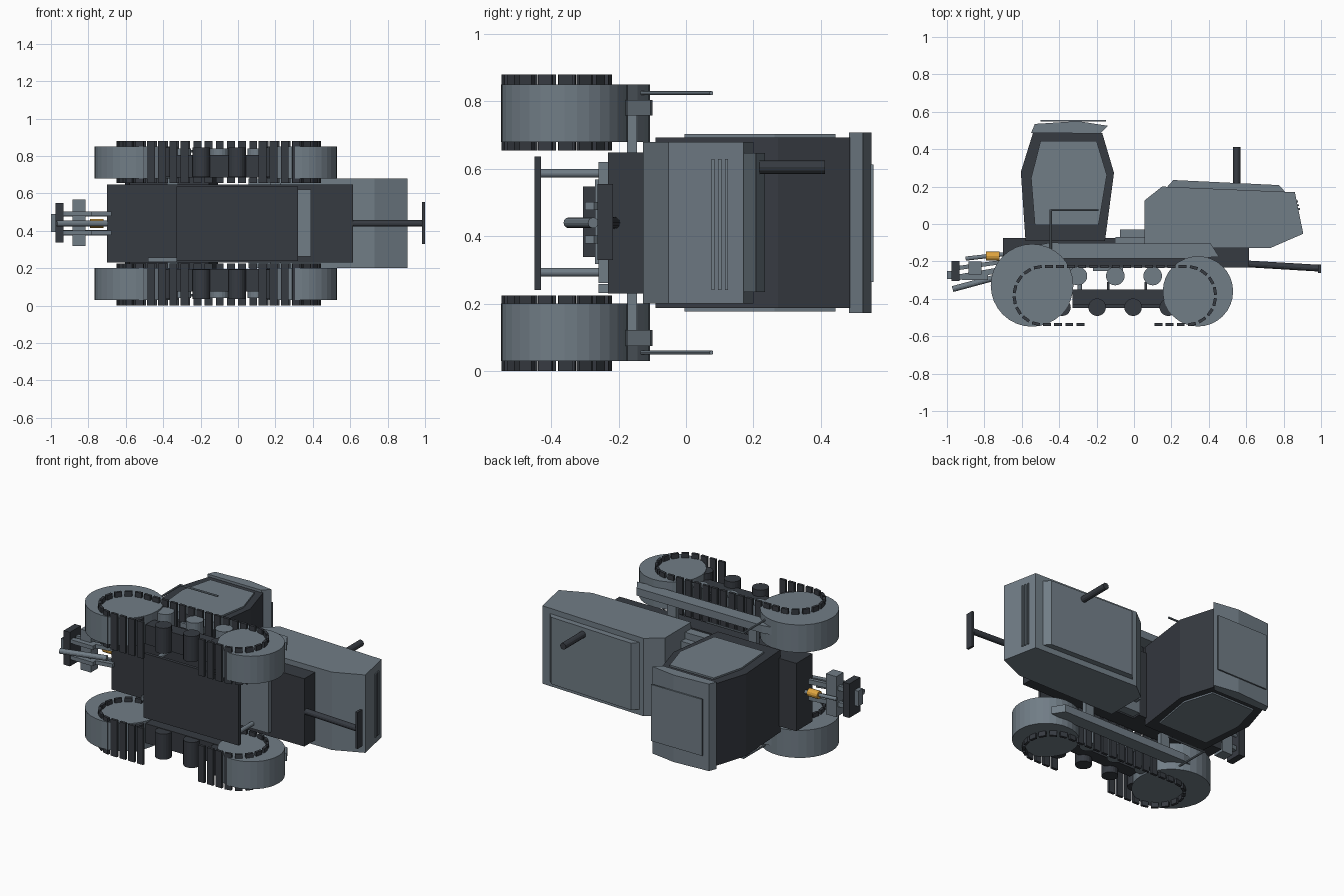
import bpy, bmesh, math
from mathutils import Vector

if "Cube" in bpy.data.objects:
    bpy.data.objects.remove(bpy.data.objects["Cube"])

MID = 0.44  # plane of symmetry, z = MID


def material(name, rgb):
    m = bpy.data.materials.new(name)
    m.diffuse_color = (*rgb, 1)
    m.use_nodes = True
    m.node_tree.nodes["Principled BSDF"].inputs["Base Color"].default_value = m.diffuse_color
    return m


GREY = material("slate_grey", (0.165, 0.205, 0.24))
DARK = material("charcoal", (0.037, 0.043, 0.053))
YELLOW = material("amber", (0.75, 0.38, 0.05))


def finish(name, bm, mat):
    bmesh.ops.recalc_face_normals(bm, faces=bm.faces)
    me = bpy.data.meshes.new(name)
    bm.to_mesh(me)
    bm.free()
    me.materials.append(mat)
    ob = bpy.data.objects.new(name, me)
    bpy.context.collection.objects.link(ob)
    return ob


def prism(name, pts, z0, z1, mat):
    """Side profile in x, y extruded across the width."""
    bm = bmesh.new()
    f = bm.faces.new([bm.verts.new((x, y, z0)) for x, y in pts])
    r = bmesh.ops.extrude_face_region(bm, geom=[f])
    bmesh.ops.translate(bm, vec=(0, 0, z1 - z0),
                        verts=[v for v in r["geom"] if isinstance(v, bmesh.types.BMVert)])
    return finish(name, bm, mat)


def box(name, x0, x1, y0, y1, z0, z1, mat):
    return prism(name, [(x0, y0), (x1, y0), (x1, y1), (x0, y1)], z0, z1, mat)


def rod(name, a, b, r, mat, sides=12):
    a, b = Vector(a), Vector(b)
    d = b - a
    bm = bmesh.new()
    bmesh.ops.create_cone(bm, cap_ends=True, segments=sides, radius1=r, radius2=r, depth=d.length)
    ob = finish(name, bm, mat)
    ob.rotation_mode = 'QUATERNION'
    ob.rotation_quaternion = d.to_track_quat('Z', 'Y')
    ob.location = (a + b) / 2
    return ob


def wheel(name, x, y, r, z0, z1, mat, sides=32):
    return rod(name, (x, y, z0), (x, y, z1), r, mat, sides)


def bar(name, a, b, h, z0, z1, mat):
    """Slanted flat bar between two side-view points."""
    a, b = Vector(a), Vector(b)
    d = (b - a).normalized() * h / 2
    n = Vector((-d.y, d.x))
    return prism(name, [a - n, b - n, b + n, a + n], z0, z1, mat)


# Cab frame, side windows and roof
prism("cab_frame", [(-.54, .487), (-.605, .278), (-.58, -.09), (-.155, -.09), (-.107, .273),
                    (-.17, .487)], .187, .693, DARK)
window = [(-.50, .444), (-.55, .245), (-.53, -.005), (-.19, -.005), (-.145, .262), (-.20, .444)]
prism("left_window", window, .693, .703, GREY)
prism("right_window", window, .177, .187, GREY)
prism("cab_roof", [(-.55, .487), (-.53, .535), (-.3, .55), (-.14, .525), (-.18, .484)],
      .172, .708, GREY)
box("roof_hatch", -.5, -.15, .548, .557, .265, .613, GREY)

# Engine hood with raised lid, grille and exhaust
prism("hood", [(.055, -.128), (.055, .125), (.15, .2), (.86, .17), (.905, -.052), (.73, -.128)],
      .2, .68, GREY)
prism("hood_lid", [(.17, .19), (.21, .235), (.775, .208), (.815, .165)], .235, .647, GREY)
for y in (.08, .1, .12):
    x = .86 + (.17 - y) * .203
    box("grille_strip", x - .01, x + .008, y - .005, y + .005, .24, .63, GREY)
wheel("exhaust", .55, .31, .02, 0, .1, DARK, 12).location = (.55, .31, .605)
bpy.data.objects["exhaust"].rotation_quaternion = Vector((0, 1, 0)).to_track_quat('Z', 'Y')
bpy.data.objects["exhaust"].scale.z = 2.05

# Chassis, belly plate and its hangers
box("chassis", -.7, .615, -.232, -.125, .23, .648, DARK)
box("rear_deck", -.7, -.1, -.13, -.075, .23, .648, DARK)
box("belly_plate", -.33, .32, -.45, -.43, .24, .637, DARK)
box("front_cross_plate", .2, .39, -.26, -.23, .262, .62, GREY)
box("battery_step", -.48, -.33, -.26, -.23, .232, .258, GREY)
box("deck_box", -.075, .055, -.072, -.03, .3, .6, GREY)
box("deck_floor", -.1, .06, -.125, -.07, .24, .64, GREY)
for x in (-.29, .28):
    for z in (.293, .587):
        rod("plate_hanger", (x, -.435, z), (x, -.23, z), .013, GREY)

# Front tow bar and bumper
rod("front_rod", (.6, -.213, MID), (.99, -.236, MID), .018, DARK)
box("front_bumper", .985, 1.0, -.262, -.216, .33, .555, DARK)

# Rear hitch
box("hitch_plate", -.975, -.933, -.305, -.198, .338, .548, DARK)
box("hitch_block", -.885, -.815, -.27, -.2, .318, .568, GREY)
for s in (-1, 1):
    z = MID + s * .05
    bar("hitch_arm", (-.94, -.235), (-.68, -.2), .022, z - .014, z + .014, GREY)
    bar("hitch_lower_arm", (-.94, -.285), (-.68, -.24), .03, z - .012, z + .012, GREY)
    box("hitch_rib", -.92, -.78, -.3, -.27, z - .012, z + .012, GREY)
rod("hitch_draw_link", (-.97, -.348, MID), (-.7, -.275, MID), .016, GREY)
box("hitch_hook", -1.0, -.97, -.295, -.25, .395, .49, GREY)
rod("hitch_cylinder", (-.9, -.185, MID), (-.68, -.16, MID), .011, GREY)
rod("hitch_valve", (-.79, -.172, MID), (-.72, -.172, MID), .024, YELLOW)


# Closed loop of track pads: centre and tangent angle at a distance along it
XL, XR, YC, R = -.485, .28, -.383, .155
SPAN, ARC = XR - XL, math.pi * R


def track_point(t):
    if t < SPAN:
        return XL + t, YC + R, 0
    t -= SPAN
    if t < ARC:
        a = math.pi / 2 - t / R
        return XR + R * math.cos(a), YC + R * math.sin(a), a - math.pi / 2
    t -= ARC
    if t < SPAN:
        return XR - t, YC - R, math.pi
    a = -math.pi / 2 - (t - SPAN) / R
    return XL + R * math.cos(a), YC + R * math.sin(a), a - math.pi / 2


# Each running gear, near side measured from z = 0 and reflected for the far side
for side in ("right", "left"):
    def zz(a, b):
        return (a, b) if side == "right" else (2 * MID - b, 2 * MID - a)

    wheel(side + "_rear_drum", -.545, -.328, .221, *zz(.03, .2), GREY)
    wheel(side + "_front_drum", .342, -.36, .188, *zz(.03, .2), GREY)
    count = 42
    for i in range(count):
        x, y, a = track_point((i + .5) * 2 * (SPAN + ARC) / count)
        if y < YC - .15 and -.25 < x < .085:
            continue
        d = Vector((math.cos(a), math.sin(a))) * .021
        bar(side + "_track_pad", Vector((x, y)) - d, Vector((x, y)) + d, .016, *zz(0, .225), DARK)

    # Rollers and roller beam
    for x in (-.385, -.197, -.005, .183):
        wheel(side + "_lower_roller", x, -.445, .047, *zz(.035, .192), DARK, 20)
    for x in (-.3, -.1, .1):
        wheel(side + "_upper_roller", x, -.278, .05, *zz(.04, .19), GREY, 20)
        box(side + "_roller_post", x - .045, x - .03, -.36, -.31, *zz(.1, .14), DARK)
    box(side + "_roller_beam", -.33, .2, -.43, -.35, *zz(.075, .195), DARK)

    # Fender rail with brackets, and hand rail
    prism(side + "_fender_rail", [(-.55, -.12), (-.45, -.1), (.41, -.105), (.455, -.175),
                                  (.3, -.185), (-.4, -.185)], *zz(.075, .122), GREY)
    for x in (-.35, .2):
        box(side + "_fender_bracket", x - .03, x + .03, -.175, -.145, *zz(.12, .24), GREY)
    box(side + "_track_strut", -.22, -.06, -.25, -.23, *zz(.1, .13), GREY)
    z = zz(.055, .055)[0]
    rod(side + "_rail_post", (-.445, -.135, z), (-.445, .078, z), .006, GREY, 8)
    rod(side + "_rail_top", (-.445, .075, z), (-.19, .075, z), .006, GREY, 8)
